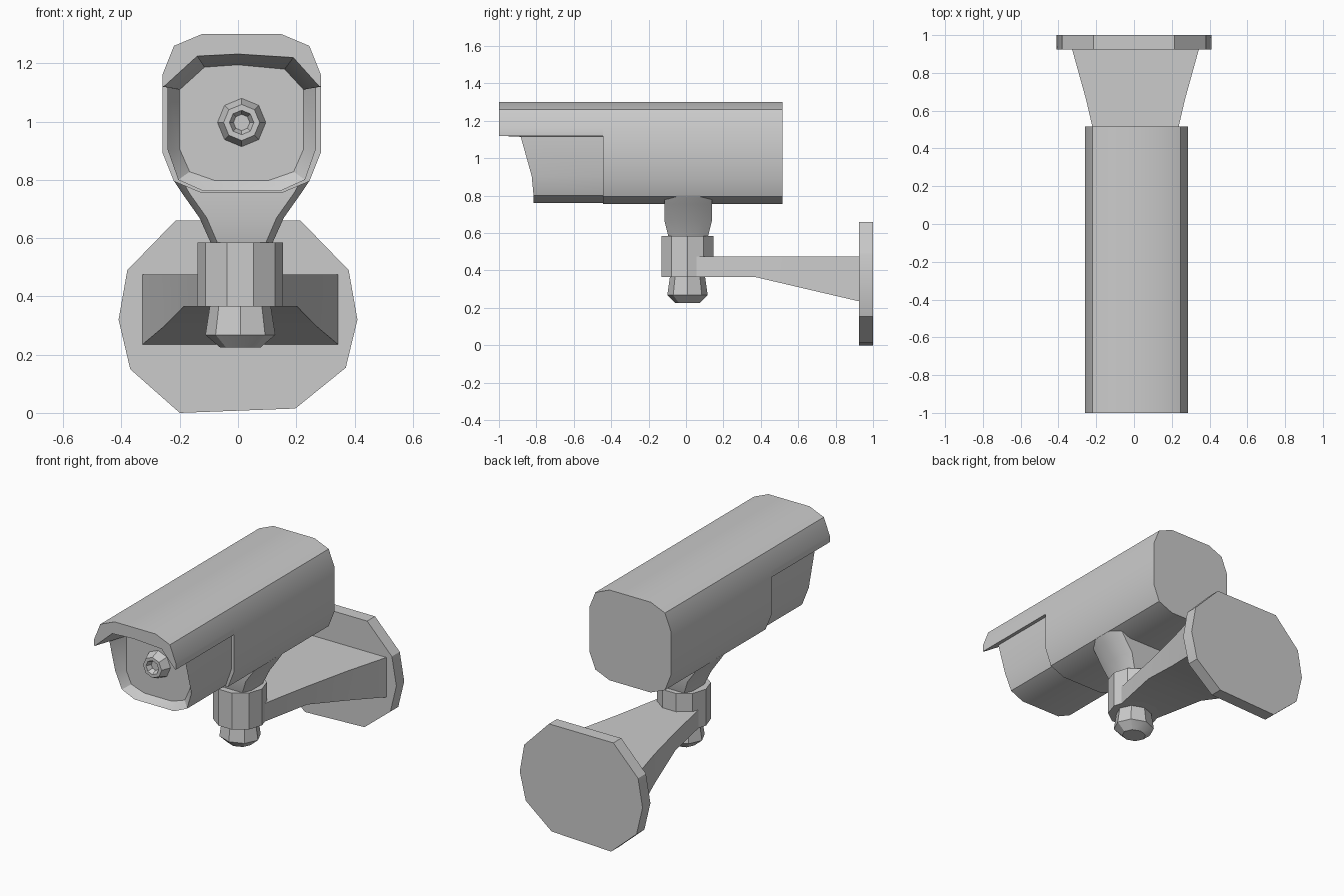
import bpy, bmesh, math
from mathutils import Vector

cube = bpy.data.objects.get("Cube")
if cube:
    bpy.data.objects.remove(cube, do_unlink=True)

grey = bpy.data.materials.new("light_grey")
grey.use_nodes = True
colour = (0.6, 0.6, 0.6, 1)
grey.diffuse_color = colour
grey.node_tree.nodes["Principled BSDF"].inputs["Base Color"].default_value = colour


def loft(name, sections, caps=(True, True), closed=True):
    """Skin a list of equal-length point loops into one object."""
    bm = bmesh.new()
    rows = [[bm.verts.new(p) for p in s] for s in sections]
    n = len(rows[0])
    for a, b in zip(rows, rows[1:]):
        for i in range(n if closed else n - 1):
            j = (i + 1) % n
            bm.faces.new((a[i], a[j], b[j], b[i]))
    if caps[0]:
        bm.faces.new(rows[0])
    if caps[1]:
        bm.faces.new(rows[-1])
    bmesh.ops.recalc_face_normals(bm, faces=bm.faces)
    mesh = bpy.data.meshes.new(name)
    bm.to_mesh(mesh)
    bm.free()
    mesh.materials.append(grey)
    obj = bpy.data.objects.new(name, mesh)
    bpy.context.collection.objects.link(obj)
    bpy.ops.object.select_all(action="DESELECT")
    obj.select_set(True)
    bpy.context.view_layer.objects.active = obj
    bpy.ops.object.shade_smooth_by_angle(angle=math.radians(30))
    return obj


def at_y(profile, y):
    return [(x, y, z) for x, z in profile]


def mirrored(half):
    """Complete an open left half profile across the body's centre line."""
    return half + [(2 * CX - x, z) for x, z in reversed(half)]


def ring(r, sides, turn=0.0):
    return [(r * math.cos(math.tau * i / sides + turn),
             r * math.sin(math.tau * i / sides + turn)) for i in range(sides)]


CX = 0.0125
CY = 0.008
FACE_Y = -0.78
STEP_Y = -0.445

# Main shell
upper = mirrored([(-0.26, 1.16), (-0.22, 1.26), (-0.125, 1.30)])
lower = [(x, 2.055 - z) for x, z in reversed(upper)]
shell = upper + lower
loft("camera_shell", [at_y(shell, STEP_Y), at_y(shell, 0.515)])

# Overhanging hood, its underside tapering back to the front panel
hood_outer = [(-0.26, 1.12)] + upper + [(0.285, 1.12)]
hood_rim = [(0.28, 1.12), (0.19, 1.22), (0, 1.232), (-0.14, 1.225), (-0.255, 1.12)]
hood_back = [(0.225, 1.11), (0.16, 1.18), (0, 1.195), (-0.115, 1.187), (-0.2, 1.11)]
loft("sun_hood", [at_y(hood_outer + hood_rim, -1),
                  at_y(hood_outer + hood_back, FACE_Y),
                  at_y(hood_outer + hood_back, STEP_Y)])

# Lower housing with a slanted front lip and a bevelled recess
housing = mirrored([(-0.242, 1.13), (-0.242, 0.905), (-0.205, 0.80), (-0.12, 0.762)])
recess = mirrored([(-0.2, 1.13), (-0.2, 0.905), (-0.166, 0.828), (-0.08, 0.798)])
lip_y = [-0.888, -0.825, -0.815, -0.815]
lip = [(x, y, z) for (x, z), y in zip(housing, lip_y + lip_y[::-1])]
loft("front_housing", [at_y(housing, STEP_Y), lip, at_y(recess, FACE_Y)],
     caps=(False, False), closed=False)

# Front panel behind the hood
panel = recess + hood_back
loft("front_panel", [at_y(panel, FACE_Y), at_y(panel, FACE_Y + 0.02)])

# Lens barrel with a recessed eye
lens = [(0.083, FACE_Y), (0.062, -0.835), (0.042, -0.835), (0.028, -0.805)]
loft("lens", [[(CX + u, y, 0.997 + v) for u, v in ring(r, 8)] for r, y in lens])


# Flared neck under the shell
def neck_loop(z, flat, wide, deep):
    quarter = [(flat, deep), (wide, deep * 0.5)]
    pts = quarter + [(x, -y) for x, y in reversed(quarter)]
    pts += [(-x, y) for x, y in reversed(pts)]
    return [(CX + x, 0.012 + y, z) for x, y in pts]


loft("neck", [neck_loop(0.57, 0.077, 0.1, 0.103),
              neck_loop(0.67, 0.12, 0.145, 0.128),
              neck_loop(0.755, 0.18, 0.205, 0.128),
              neck_loop(0.80, 0.205, 0.235, 0.128)])


# Swivel collar and the knob below it
def turned(name, profile, sides, turn, squash=1.0):
    loft(name, [[(CY + x, CY + y * squash, z) for x, y in ring(r, sides, turn)]
                for r, z in profile])


turned("swivel_collar", [(0.147, 0.365), (0.147, 0.585)], 10, 0)
turned("swivel_knob", [(0.07, 0.225), (0.12, 0.268), (0.104, 0.37)], 8, 0, 0.9)

# Wall arm, widening and deepening towards the plate
arm = [(0.0, 0.12, 0.365), (0.37, 0.195, 0.365), (0.66, 0.262, 0.297), (0.93, 0.337, 0.234)]
loft("wall_arm", [[(CY - w, y, 0.475), (CY + w, y, 0.475), (CY + w, y, low), (CY - w, y, low)]
                  for y, w, low in arm])

# Wall plate
plate = [(-0.215, 0.66), (0.215, 0.66), (0.38, 0.49), (0.41, 0.32), (0.37, 0.155),
         (0.197, 0.015), (-0.2, 0.0), (-0.37, 0.15), (-0.41, 0.32), (-0.38, 0.49)]
loft("wall_plate", [at_y(plate, 0.925), at_y(plate, 1.0)])
